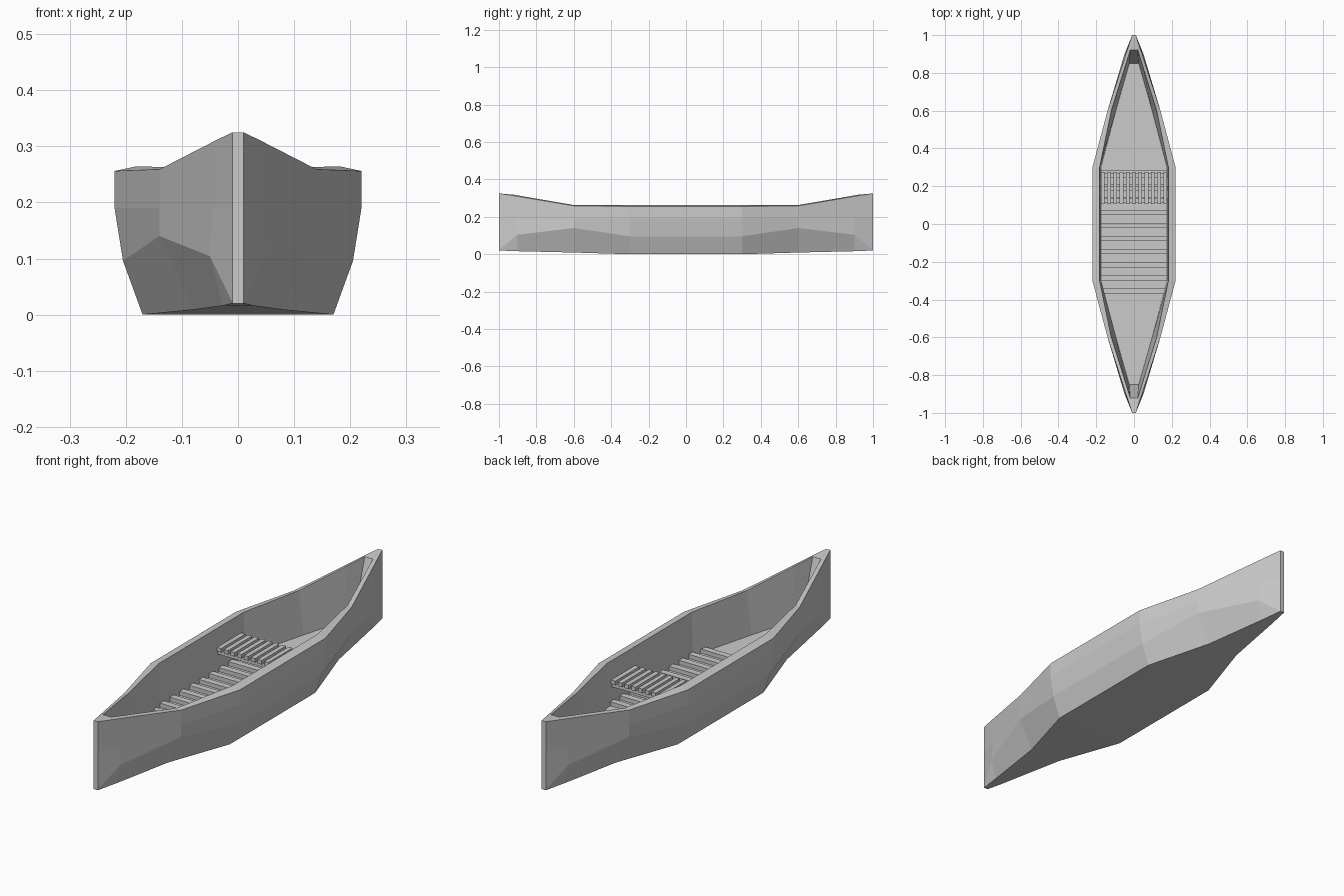
import bpy, bmesh

if "Cube" in bpy.data.objects:
    bpy.data.objects.remove(bpy.data.objects["Cube"])


def finish(bm, name):
    bmesh.ops.remove_doubles(bm, verts=bm.verts, dist=1e-5)
    bmesh.ops.recalc_face_normals(bm, faces=bm.faces)
    mesh = bpy.data.meshes.new(name)
    bm.to_mesh(mesh)
    bm.free()
    ob = bpy.data.objects.new(name, mesh)
    bpy.context.collection.objects.link(ob)
    return ob


def add_prism(bm, y0, y1, z0, z1, xs0, xs1):
    """Box from y0 to y1 whose x range may differ at its two ends."""
    pts = [(x, y, z) for z in (z0, z1)
           for x, y in ((xs0[0], y0), (xs0[1], y0), (xs1[1], y1), (xs1[0], y1))]
    v = [bm.verts.new(p) for p in pts]
    for f in ((3, 2, 1, 0), (4, 5, 6, 7), (0, 1, 5, 4), (1, 2, 6, 5), (2, 3, 7, 6), (3, 0, 4, 7)):
        bm.faces.new([v[i] for i in f])


# Hull: half sections from the bow tip to midships
# order: floor edge, inner rim, outer rim, upper strake, knuckle, keel edge
FLOOR = 0.072
half = [
    [(.025, .85, FLOOR), (.02, .92, .318), (.01, 1, .325), (.01, 1, .19), (.01, 1, .022), (.01, 1, .02)],
    [(.043, .787, FLOOR), (.045, .84, .304), (.0425, .9, .309), (.046, .9, .19), (.05, .9, .104), (.027, .9, .016)],
    [(.096, .6, FLOOR), (.12, .6, .263), (.14, .6, .259), (.14, .6, .19), (.14, .6, .14), (.077, .6, .009)],
    [(.175, .3, FLOOR), (.182, .3, .264), (.22, .3, .256), (.22, .3, .19), (.205, .3, .096), (.17, .3, 0)],
]
sections = [[(x, -y, z) for x, y, z in s] for s in half] + half[::-1]

bm = bmesh.new()
rings = []
for s in sections:
    ring = s + [(-x, y, z) for x, y, z in reversed(s)]
    rings.append([bm.verts.new(p) for p in ring])
for a, b in zip(rings, rings[1:]):
    for i in range(12):
        j = (i + 1) % 12
        bm.faces.new((a[i], a[j], b[j], b[i]))
for r in (rings[0], rings[-1]):
    bm.faces.new(r[2:10])                        # stem
    bm.faces.new((r[1], r[2], r[9], r[10]))      # end deck
    bm.faces.new((r[0], r[1], r[10], r[11]))     # inner end wall
finish(bm, "hull")


# Floor slats across the boat, tapered with the floor at the ends
def floor_half(y):
    return .176 if abs(y) < .3 else .176 - (abs(y) - .3) * .264


bm = bmesh.new()
for k in range(10):
    y0 = -.367 + k * .069
    y1 = y0 + .028
    w0, w1 = floor_half(y0), floor_half(y1)
    add_prism(bm, y0, y1, FLOOR - .005, .09, (-w0, w0), (-w1, w1))
finish(bm, "floor_slats")

# Seat: lengthwise slats on cross bars
bm = bmesh.new()
COUNT, WIDTH = 11, .02
for k in range(COUNT):
    x = -.166 + k * .332 / (COUNT - 1)
    span = (x - WIDTH / 2, x + WIDTH / 2)
    add_prism(bm, .105, .275, .166, .184, span, span)
finish(bm, "seat_slats")

bm = bmesh.new()
for y in (.125, .19, .255):
    add_prism(bm, y - .012, y + .012, .15, .168, (-.178, .178), (-.178, .178))
finish(bm, "seat_bars")
